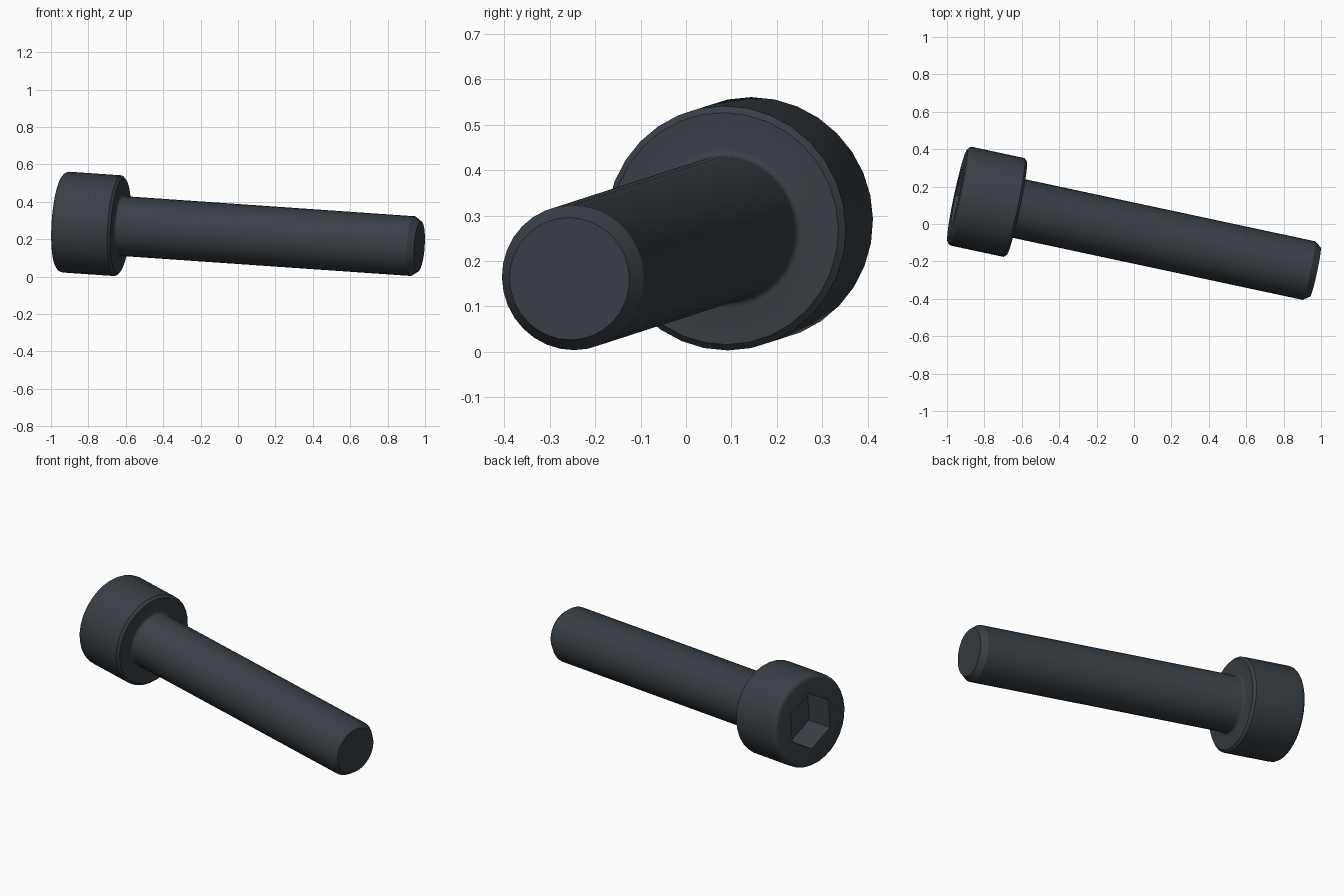
import bpy, bmesh, math
from mathutils import Vector, Matrix

cube = bpy.data.objects.get("Cube")
if cube:
    bpy.data.objects.remove(cube, do_unlink=True)

SIDES = 32
HEAD_R, SHAFT_R, HEX_R = 0.27, 0.16, 0.163
TOP, UNDER, TIP = -0.969, -0.643, 0.994   # stations along the bolt axis
FILLET, NECK, DEPTH = 0.027, 0.015, 0.17

# Dark steel
steel = bpy.data.materials.new("dark_steel")
steel.use_nodes = True
colour = (0.04, 0.05, 0.06, 1)
steel.diffuse_color = colour
steel.node_tree.nodes["Principled BSDF"].inputs["Base Color"].default_value = colour

# The bolt lies tilted: local z runs from the head to the tip
axis = Vector((1, -0.214, -0.0692)).normalized()
side = Vector((-axis.y, axis.x, 0)).normalized()
up = axis.cross(side)
place = Matrix.Translation((0, -0.049, 0.228)) @ Matrix((side, up, axis)).transposed().to_4x4()


def arc(r, z, size, start, end, steps):
    """Quarter-round points of a profile, as (radius, station)."""
    for i in range(steps + 1):
        a = math.radians(start + (end - start) * i / steps)
        yield r + size * math.cos(a), z + size * math.sin(a)


def ring(bm, radius, z, count, turn=0.0):
    verts = []
    for i in range(count):
        a = turn + math.tau * i / count
        verts.append(bm.verts.new((radius * math.cos(a), radius * math.sin(a), z)))
    return verts


def skin(bm, a, b):
    n = len(a)
    for i in range(n):
        j = (i + 1) % n
        bm.faces.new((a[i], a[j], b[j], b[i]))


def loop_edges(bm, verts):
    pairs = zip(verts, verts[1:] + verts[:1])
    return [bm.edges.get(p) or bm.edges.new(p) for p in pairs]


# Profile: rounded head, chamfered underside, neck fillet, shaft, tip chamfer
profile = list(arc(HEAD_R - FILLET, TOP + FILLET, FILLET, -90, 0, 4))
profile += [(HEAD_R, UNDER - 0.014), (HEAD_R - 0.014, UNDER)]
profile += list(arc(SHAFT_R + NECK, UNDER + NECK, NECK, 270, 180, 3))
profile += [(SHAFT_R, TIP - 0.036), (SHAFT_R - 0.025, TIP)]

bm = bmesh.new()
rings = [ring(bm, r, z, SIDES) for r, z in profile]
for a, b in zip(rings, rings[1:]):
    skin(bm, a, b)
bm.faces.new(rings[-1])

# Hexagonal socket sunk into the head
mouth = ring(bm, HEX_R, TOP, 6, math.pi / 2)
floor = ring(bm, HEX_R, TOP + DEPTH, 6, math.pi / 2)
skin(bm, mouth, floor)
bm.faces.new(floor)
bmesh.ops.triangle_fill(bm, use_beauty=True,
                        edges=loop_edges(bm, rings[0]) + loop_edges(bm, mouth))
bmesh.ops.recalc_face_normals(bm, faces=bm.faces[:])
bm.transform(place)

mesh = bpy.data.meshes.new("socket_bolt")
bm.to_mesh(mesh)
bm.free()
mesh.materials.append(steel)
bolt = bpy.data.objects.new("socket_bolt", mesh)
bpy.context.collection.objects.link(bolt)

# Smooth rounds, sharp chamfers
bpy.ops.object.select_all(action='DESELECT')
bolt.select_set(True)
bpy.context.view_layer.objects.active = bolt
bpy.ops.object.shade_smooth_by_angle(angle=math.radians(32))
